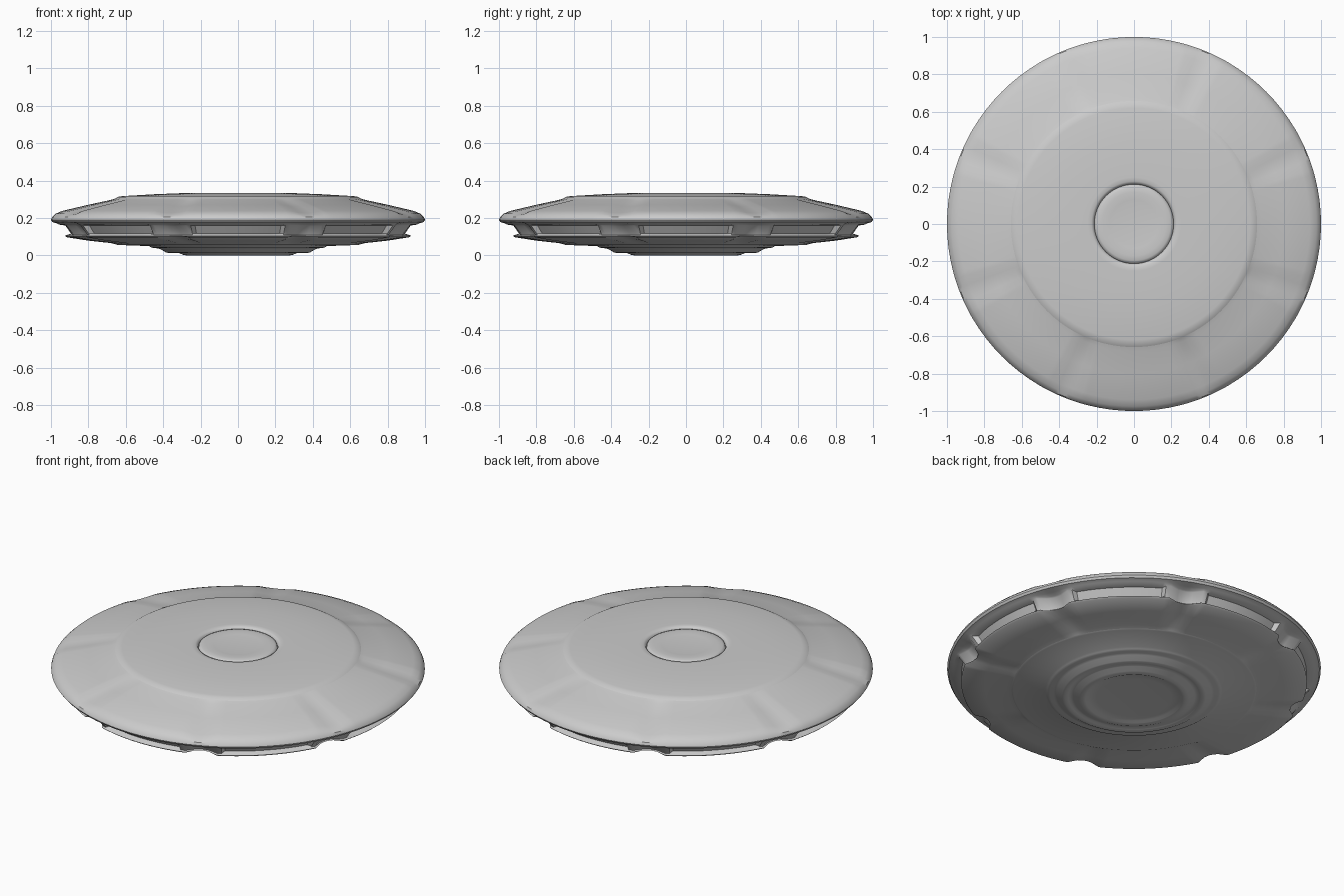
import bpy, bmesh
from math import radians, cos, sin

if "Cube" in bpy.data.objects:
    bpy.data.objects.remove(bpy.data.objects["Cube"], do_unlink=True)

SECTORS = 8
# Half-sector stations in degrees: (angle, channel amount, window amount)
HALF = [(0, 0, 1), (3.6, 0, 1), (7.2, 0, 1), (10.8, 0, 1), (14.4, 0, 1),
        (15.4, 0, 0), (17, 0, 0), (20, .8, 0), (21.5, .95, 0), (22.5, 1, 0)]
STATIONS = [(-a, c, w) for a, c, w in reversed(HALF[1:-1])] + HALF


def revolve(name, rows, smooth=35):
    """Sweep rows of (radius, z, channel dr, channel dz, window dr) round z."""
    bm = bmesh.new()
    rings = []
    for row in rows:
        r, z, cr, cz, wr = (tuple(row) + (0, 0, 0))[:5]
        ring = []
        for s in range(SECTORS):
            for angle, chan, win in STATIONS:
                t = radians(angle + s * 360 / SECTORS)
                rad = r + cr * chan + wr * win
                ring.append(bm.verts.new((rad * cos(t), rad * sin(t), z + cz * chan)))
        rings.append(ring)
    n = len(rings[0])
    for a, b in zip(rings, rings[1:]):
        for j in range(n):
            k = (j + 1) % n
            bm.faces.new((a[j], b[j], b[k], a[k]))
    bmesh.ops.remove_doubles(bm, verts=bm.verts, dist=1e-5)
    mesh = bpy.data.meshes.new(name)
    bm.to_mesh(mesh)
    bm.free()
    ob = bpy.data.objects.new(name, mesh)
    bpy.context.collection.objects.link(ob)
    bpy.ops.object.select_all(action='DESELECT')
    ob.select_set(True)
    bpy.context.view_layer.objects.active = ob
    bpy.ops.object.shade_smooth_by_angle(angle=radians(smooth))
    return ob


# Low disc set into the opening at the top
revolve("top_cap", [(0, .328), (.11, .328), (.13, .330), (.17, .332),
                    (.195, .330), (.208, .325), (.212, .315)], 60)

# Shallow cone around the cap, ending in a small step
revolve("upper_deck", [(.212, .315), (.216, .328), (.228, .334), (.25, .335),
                       (.45, .327), (.62, .317), (.642, .313), (.658, .304)], 75)

# Sloping panels, rim, recessed side bays and underside, split by channels
revolve("outer_hull", [
    (.658, .304),
    (.68, .297, 0, -.005),
    (.80, .271, 0, -.009),
    (.94, .238, 0, -.011),
    (.975, .223, 0, -.007),
    (.994, .205),
    (1.0, .190),
    (.992, .178),
    (.968, .171, -.015),
    (.958, .165, -.035),
    (.953, .160, -.040, 0, -.030),
    (.918, .117, -.040, 0, -.025),
    (.914, .110, -.040),
    (.925, .105, -.045),
    (.915, .097, -.045, .006),
    (.80, .079, 0, .010),
    (.68, .066, 0, .006),
    (.655, .060),
])

# Stepped rings below the hull
revolve("base_rings", [
    (.655, .060), (.645, .056), (.475, .050), (.465, .043), (.45, .039),
    (.43, .038), (.415, .034), (.385, .016), (.37, .013), (.352, .016),
    (.34, .020), (.325, .017), (.295, .004), (.275, 0), (.26, .001),
    (.245, .008), (.20, .010), (0, .012)], 50)
